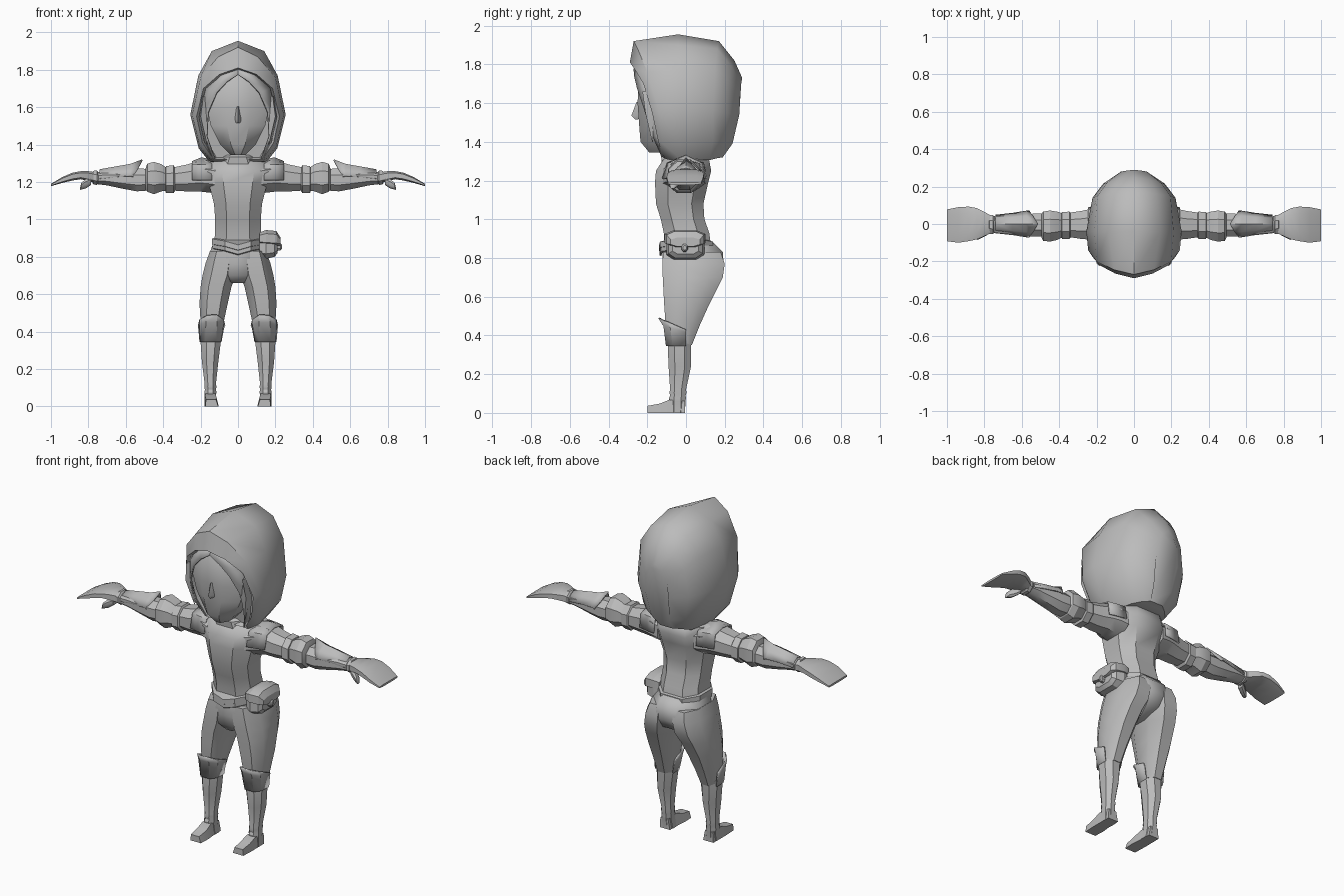
import bpy, bmesh

grey = bpy.data.materials.new("plain grey")
grey.diffuse_color = (0.5, 0.5, 0.5, 1)


def finish(name, bm, mirror=False, angle=40, thick=0):
    bmesh.ops.remove_doubles(bm, verts=bm.verts, dist=0.0005)
    bmesh.ops.recalc_face_normals(bm, faces=bm.faces)
    me = bpy.data.meshes.new(name)
    bm.to_mesh(me)
    bm.free()
    me.materials.append(grey)
    ob = bpy.data.objects.new(name, me)
    bpy.context.collection.objects.link(ob)
    if thick:
        m = ob.modifiers.new("thickness", 'SOLIDIFY')
        m.thickness = thick
        m.offset = 0
    if mirror:
        ob.modifiers.new("mirror", 'MIRROR').use_clip = False
    bpy.ops.object.select_all(action='DESELECT')
    bpy.context.view_layer.objects.active = ob
    ob.select_set(True)
    bpy.ops.object.shade_smooth_by_angle(angle=angle * 3.14159 / 180)
    return ob


def loft(name, rings, closed=True, caps=True, **kw):
    bm = bmesh.new()
    vs = [[bm.verts.new(p) for p in r] for r in rings]
    n = len(rings[0])
    for a, b in zip(vs, vs[1:]):
        for i in range(n if closed else n - 1):
            j = (i + 1) % n
            bm.faces.new((a[i], a[j], b[j], b[i]))
    if caps:
        bm.faces.new(vs[0])
        bm.faces.new(vs[-1])
    return finish(name, bm, **kw)


def octagon(u0, u1, v0, v1, k=0.28):
    du, dv = (u1 - u0) * k, (v1 - v0) * k
    return [(u0 + du, v0), (u1 - du, v0), (u1, v0 + dv), (u1, v1 - dv),
            (u1 - du, v1), (u0 + du, v1), (u0, v1 - dv), (u0, v0 + dv)]


def zloft(name, secs, k=0.28, **kw):
    """sections: z, x0, x1, y0, y1"""
    return loft(name, [[(x, y, s[0]) for x, y in octagon(*s[1:], k)] for s in secs], **kw)


def xloft(name, secs, k=0.28, **kw):
    """sections: x, y0, y1, z0, z1"""
    return loft(name, [[(s[0], y, z) for y, z in octagon(*s[1:], k)] for s in secs], **kw)


def arch(half):
    return half + [(-x, y, z) for x, y, z in reversed(half[1:])]


# Hood: arches running from the recessed lining over the brim to the back
hood = [
    [(0, -.15, 1.78), (.08, -.15, 1.75), (.155, -.14, 1.68), (.19, -.12, 1.55), (.165, -.1, 1.42), (.115, -.09, 1.33)],
    [(0, -.29, 1.81), (.1, -.265, 1.775), (.185, -.22, 1.70), (.222, -.175, 1.55), (.19, -.145, 1.41), (.13, -.12, 1.32)],
    [(0, -.27, 1.92), (.105, -.245, 1.87), (.2, -.2, 1.76), (.245, -.14, 1.56), (.205, -.12, 1.39), (.14, -.10, 1.31)],
    [(0, -.04, 1.955), (.14, -.04, 1.90), (.212, -.04, 1.77), (.255, -.04, 1.56), (.21, -.03, 1.38), (.15, -.02, 1.305)],
    [(0, .17, 1.92), (.12, .16, 1.88), (.195, .15, 1.77), (.222, .14, 1.56), (.185, .14, 1.40), (.12, .12, 1.305)],
    [(0, .25, 1.82), (.09, .235, 1.79), (.145, .22, 1.71), (.165, .215, 1.55), (.13, .19, 1.39), (.08, .16, 1.315)],
    [(0, .29, 1.73), (.04, .285, 1.70), (.07, .28, 1.65), (.075, .275, 1.54), (.06, .24, 1.39), (.04, .19, 1.32)],
]
loft("hood", [arch(h) for h in hood], angle=45)

# Face, nose and neck
zloft("face", [(1.345, -.04, .04, -.19, -.05), (1.40, -.095, .095, -.235, -.05),
               (1.50, -.145, .145, -.243, -.05), (1.60, -.168, .168, -.25, -.05),
               (1.72, -.16, .16, -.245, -.05), (1.79, -.11, .11, -.21, -.05)], k=.3, angle=35)
loft("nose", [[(-.012, -.24, 1.605), (0, -.256, 1.605), (.012, -.24, 1.605)],
              [(-.022, -.235, 1.535), (0, -.282, 1.535), (.022, -.235, 1.535)],
              [(-.018, -.235, 1.518), (0, -.262, 1.515), (.018, -.235, 1.518)]])
zloft("neck", [(1.26, -.09, .09, -.11, .1), (1.32, -.065, .065, -.08, .07), (1.42, -.06, .06, -.08, .06)])

# Parted fringe and side locks
inner = [(0, -.268, 1.775), (.06, -.264, 1.735), (.115, -.25, 1.675), (.16, -.215, 1.57), (.165, -.175, 1.44), (.125, -.125, 1.325)]
outer = [(0, -.24, 1.82), (.09, -.225, 1.79), (.17, -.2, 1.70), (.207, -.165, 1.55), (.18, -.14, 1.42), (.135, -.11, 1.32)]
loft("hair_fringe", [inner, outer], closed=False, caps=False, mirror=True, thick=.008)
loft("hair_lock", [[(.185, -.225, 1.66), (.192, -.19, 1.66), (.178, -.2, 1.66)],
                   [(.20, -.21, 1.55), (.205, -.17, 1.55), (.168, -.21, 1.55)],
                   [(.165, -.175, 1.40), (.166, -.17, 1.40), (.163, -.172, 1.40)]], mirror=True)

# Torso with collar and chest band
zloft("torso", [(.86, -.13, .13, -.11, .13), (.93, -.122, .122, -.115, .12), (1.0, -.122, .122, -.13, .095),
                (1.08, -.128, .128, -.155, .09), (1.19, -.155, .155, -.16, .115),
                (1.25, -.17, .17, -.155, .13), (1.305, -.155, .155, -.12, .12), (1.33, -.08, .08, -.09, .09)], k=.25)
zloft("collar", [(1.29, -.13, .13, -.125, .12), (1.335, -.10, .10, -.13, .10),
                 (1.345, -.085, .085, -.115, .085)], angle=30)

# Belt dips to a point in front
for nm, top, h, grow in (("belt", .888, .032, .012), ("lower_belt", .862, .028, .008)):
    rings = []
    for dz, g in ((0, 0), (-.004, grow), (-h, grow), (-h - .005, 0)):
        x, f, b = .128 + g, -.122 - g, .128 + g
        rings.append([(0, f - .006, top - .02 + dz), (.07, f, top + dz), (x, -.05, top + .012 + dz),
                      (x, .07, top + .012 + dz), (.07, b, top + dz), (-.07, b, top + dz),
                      (-x, .07, top + .012 + dz), (-x, -.05, top + .012 + dz), (-.07, f, top + dz)])
    loft(nm, rings, angle=30)

# Hips and legs
zloft("hips", [(.88, -.13, .13, -.115, .14), (.83, -.148, .148, -.122, .19), (.76, -.165, .165, -.12, .195),
               (.70, -.12, .12, -.115, .16), (.66, -.045, .045, -.085, .08)], k=.3, angle=50)
zloft("leg", [(.83, .01, .15, -.118, .18), (.77, .005, .172, -.122, .2), (.70, .012, .19, -.12, .19),
              (.64, .035, .2, -.117, .16), (.55, .055, .206, -.112, .115), (.45, .077, .2, -.105, .07),
              (.35, .096, .192, -.088, .03)], k=.26, angle=38, mirror=True)
zloft("boot", [(.375, .09, .199, -.09, .03), (.345, .092, .2, -.094, .026), (.24, .105, .193, -.09, .026),
               (.12, .118, .178, -.082, 0), (.105, .115, .18, -.086, .003), (.09, .118, .177, -.082, -.002),
               (.075, .115, .18, -.088, 0), (.06, .118, .178, -.085, -.003), (0, .107, .178, -.085, -.005)],
      angle=30, mirror=True)
loft("foot", [[(a, y, 0), (b, y, 0), (b - .004, y, h), (a + .012, y, h)] for y, a, b, h in
              ((-.005, .11, .177, .06), (-.085, .108, .178, .068), (-.135, .103, .178, .048), (-.2, .106, .175, .036))],
     angle=30, mirror=True)

# Knee guard: flared pointed upper edge over the boot
loft("knee_guard", [[(.072, -.005, .435), (.078, -.09, .465), (.115, -.14, .49), (.165, -.138, .487), (.203, -.09, .468), (.211, 0, .43)],
                    [(.078, -.005, .42), (.08, -.08, .44), (.113, -.113, .45), (.17, -.113, .45), (.203, -.08, .44), (.208, 0, .415)],
                    [(.092, -.005, .345), (.095, -.068, .345), (.118, -.1, .345), (.174, -.1, .345), (.199, -.068, .345), (.202, 0, .345)]],
     closed=False, caps=False, mirror=True, thick=.008, angle=30)

# Sleeves, cuffs and forearms
xloft("sleeve", [(.12, -.12, .1, 1.14, 1.305), (.17, -.105, .095, 1.145, 1.315), (.21, -.085, .085, 1.15, 1.31),
                 (.28, -.08, .07, 1.15, 1.292), (.36, -.068, .058, 1.155, 1.275)], mirror=True)
loft("shoulder_cap", [[(x, y * w, z) for y, z in ((-.115, 1.21), (-.09, 1.29), (0, t), (.085, 1.29), (.1, 1.21))]
                      for x, w, t in ((.14, 1.05, 1.315), (.195, .97, 1.328), (.245, .85, 1.308))],
     closed=False, caps=False, mirror=True, thick=.008)
xloft("upper_cuff", [(.335, -.068, .058, 1.155, 1.272), (.345, -.08, .066, 1.14, 1.29),
                     (.385, -.08, .064, 1.14, 1.285), (.39, -.065, .055, 1.155, 1.27)], angle=25, mirror=True)
xloft("elbow_cuff", [(.38, -.07, .055, 1.155, 1.275), (.41, -.085, .066, 1.15, 1.295), (.45, -.094, .072, 1.135, 1.308),
                     (.485, -.09, .066, 1.148, 1.298), (.495, -.07, .055, 1.16, 1.27)], angle=25, mirror=True)
xloft("forearm", [(.47, -.065, .055, 1.155, 1.27), (.54, -.068, .055, 1.15, 1.272), (.62, -.06, .05, 1.165, 1.265),
                  (.70, -.052, .045, 1.182, 1.26), (.765, -.046, .04, 1.19, 1.25)], mirror=True)
xloft("wrist_band", [(.745, -.046, .04, 1.192, 1.25), (.755, -.054, .047, 1.184, 1.262),
                     (.772, -.053, .047, 1.188, 1.26), (.778, -.04, .036, 1.195, 1.245)], angle=25, mirror=True)

# Bracer plate rising to a spike behind the elbow
loft("bracer", [[(x - e, -w, z - .035), (x, -w * .6, z), (x + s, 0, z + r), (x, w * .6, z), (x - e, w, z - .035)]
                for x, w, z, r, s, e in ((.54, .068, 1.262, .055, -.028, -.02), (.575, .068, 1.268, .025, 0, 0),
                                         (.65, .056, 1.262, .018, 0, 0), (.74, .046, 1.25, .014, 0, 0))],
     closed=False, caps=False, mirror=True, thick=.008, angle=35)

# Mitten hands and thumbs
xloft("hand", [(.76, -.046, .042, 1.195, 1.252), (.80, -.065, .065, 1.205, 1.258), (.84, -.082, .085, 1.215, 1.258),
               (.885, -.092, .093, 1.208, 1.25), (.94, -.1, .09, 1.195, 1.226), (1.0, -.092, .078, 1.178, 1.19)],
      k=.2, mirror=True)
xloft("thumb", [(.785, -.06, -.015, 1.185, 1.225), (.815, -.075, -.035, 1.165, 1.215),
                (.838, -.085, -.05, 1.16, 1.195), (.845, -.08, -.06, 1.158, 1.168)], mirror=True)

# Hip pouch with flap and clasp
xloft("pouch", [(.115, -.085, .085, .80, .905), (.15, -.1, .095, .79, .92), (.195, -.09, .085, .80, .915),
                (.212, -.07, .065, .82, .9)], k=.2, angle=25)
xloft("pouch_flap", [(.115, -.095, .09, .865, .93), (.15, -.11, .1, .858, .943), (.205, -.1, .092, .855, .938),
                     (.226, -.08, .072, .86, .905)], k=.22, angle=25)
xloft("pouch_clasp", [(.2, -.025, .01, .83, .875), (.228, -.022, .008, .835, .872), (.234, -.015, .002, .842, .865)], angle=25)
